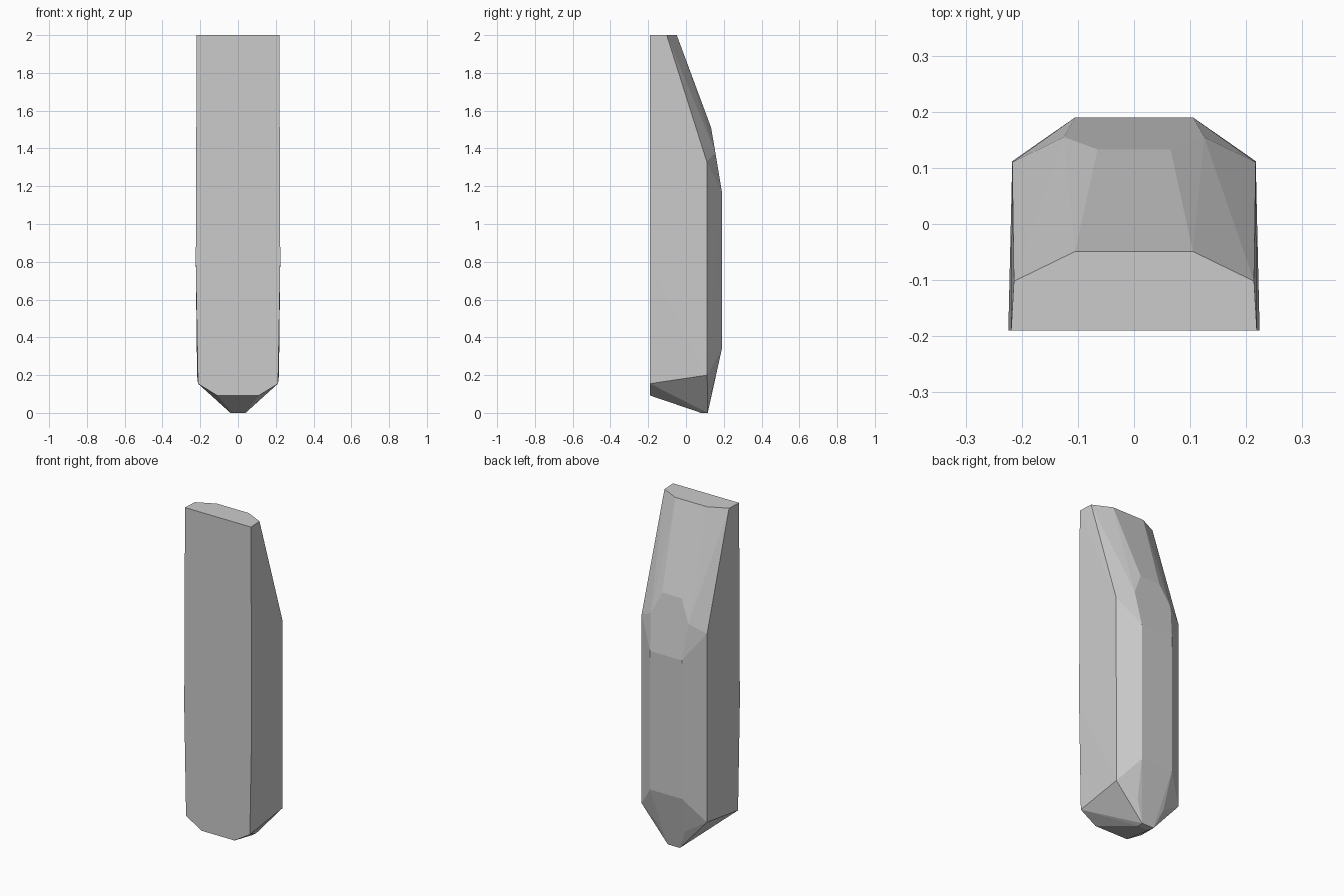
import bpy, bmesh, math

if "Cube" in bpy.data.objects:
    bpy.data.objects.remove(bpy.data.objects["Cube"])

# Right-hand corners of the faceted stone, grouped by region; mirrored across x
top_cut = [(0.219, -0.19, 2.0), (0.214, -0.102, 2.0), (0.105, -0.049, 2.0)]
shoulder = [(0.065, 0.133, 1.51), (0.125, 0.155, 1.38), (0.217, 0.11, 1.33)]
body = [(0.224, -0.19, 1.2), (0.224, -0.19, 0.8),
        (0.105, 0.19, 1.17), (0.105, 0.19, 0.34), (0.217, 0.112, 0.2)]
foot = [(0.212, -0.19, 0.155), (0.11, -0.19, 0.092), (0.09, 0.138, 0.12),
        (0.04, 0.115, 0.0), (0.035, 0.08, 0.0)]

# Wrap the corners in a convex shell with flat facets
bm = bmesh.new()
for x, y, z in top_cut + shoulder + body + foot:
    for side in (1, -1):
        bm.verts.new((side * x, y, z))
hull = bmesh.ops.convex_hull(bm, input=bm.verts[:])
loose = [v for v in bm.verts if not v.link_faces]
bmesh.ops.delete(bm, geom=loose, context='VERTS')
bmesh.ops.dissolve_limit(bm, angle_limit=math.radians(0.5),
                         verts=bm.verts[:], edges=bm.edges[:])
bmesh.ops.recalc_face_normals(bm, faces=bm.faces[:])

mesh = bpy.data.meshes.new("standing_stone")
bm.to_mesh(mesh)
bm.free()
stone = bpy.data.objects.new("standing_stone", mesh)
bpy.context.collection.objects.link(stone)
